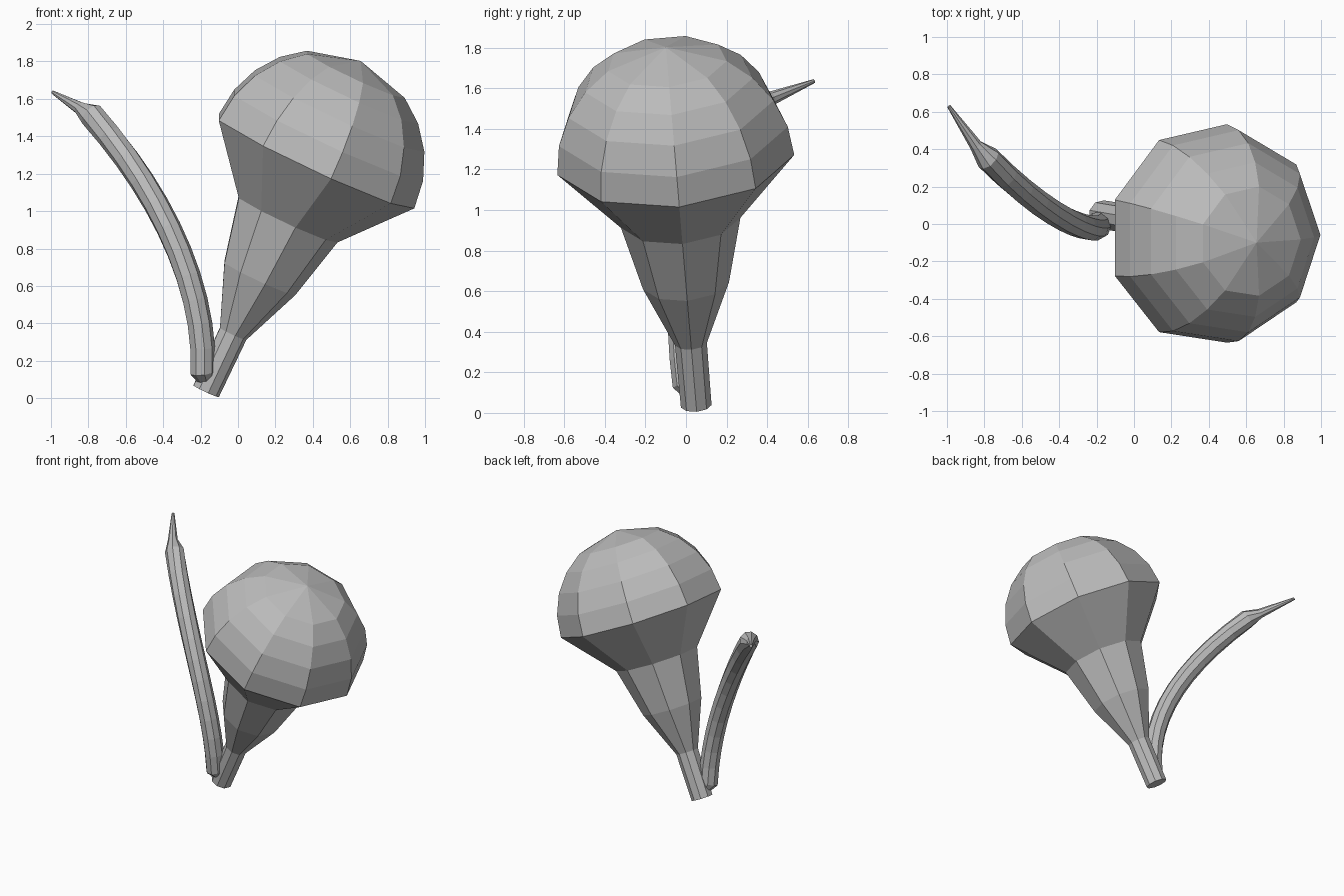
import bpy, bmesh, math
from mathutils import Vector
from mathutils.geometry import interpolate_bezier

cube = bpy.data.objects.get("Cube")
if cube:
    bpy.data.objects.remove(cube)

SIDES = 9
grey = bpy.data.materials.new("plain grey")
grey.use_nodes = True
colour = (0.5, 0.5, 0.5, 1)
grey.diffuse_color = colour
grey.node_tree.nodes["Principled BSDF"].inputs["Base Color"].default_value = colour


def loft(name, centres, radii, tip=None):
    """Skin rings of SIDES points along a path, closing the ends."""
    bm = bmesh.new()
    rings = []
    last = len(centres) - 1
    for i, (centre, radius) in enumerate(zip(centres, radii)):
        along = (centres[min(i + 1, last)] - centres[max(i - 1, 0)]).normalized()
        v = along.cross(Vector((1, 0, 0))).normalized()
        u = v.cross(along)
        ring = []
        for k in range(SIDES):
            a = math.tau * k / SIDES
            ring.append(bm.verts.new(centre + radius * (u * math.cos(a) + v * math.sin(a))))
        rings.append(ring)
    for low, high in zip(rings, rings[1:]):
        for k in range(SIDES):
            n = (k + 1) % SIDES
            bm.faces.new((low[k], low[n], high[n], high[k]))
    bm.faces.new(rings[0][::-1])
    if tip is None:
        bm.faces.new(rings[-1])
    else:
        pole = bm.verts.new(tip)
        for k in range(SIDES):
            bm.faces.new((rings[-1][k], rings[-1][(k + 1) % SIDES], pole))
    bmesh.ops.recalc_face_normals(bm, faces=bm.faces)
    mesh = bpy.data.meshes.new(name)
    bm.to_mesh(mesh)
    bm.free()
    mesh.materials.append(grey)
    obj = bpy.data.objects.new(name, mesh)
    bpy.context.collection.objects.link(obj)
    return obj


# Flower head: tilted stem and flaring neck under a half-sphere dome
base = Vector((-0.172, 0.05, 0.038))
axis = Vector((0.83, -0.15, 1.77)).normalized()
profile = [(0, 0.077), (0.34, 0.08), (0.67, 0.216), (1.02, 0.3)]
rim, dome = 1.36, 0.595
for step in range(5):
    a = math.radians(15 * step)
    profile.append((rim + dome * math.sin(a), dome * math.cos(a)))
loft("flower_head", [base + axis * t for t, r in profile],
     [r for t, r in profile], base + axis * (rim + dome))

# Curved leaf: even tube with a blunt root and a narrow tip
path = interpolate_bezier(Vector((-0.19, 0, 0.14)), Vector((-0.17, -0.06, 0.6)),
                          Vector((-0.42, -0.02, 1.11)), Vector((-0.78, 0.35, 1.51)), 12)
centres = [Vector((-0.165, 0.04, 0.07))] + path
centres += [Vector((-0.845, 0.42, 1.55)), Vector((-0.99, 0.63, 1.635))]
loft("leaf", centres, [0.03] + [0.068] * len(path) + [0.035, 0.01])
